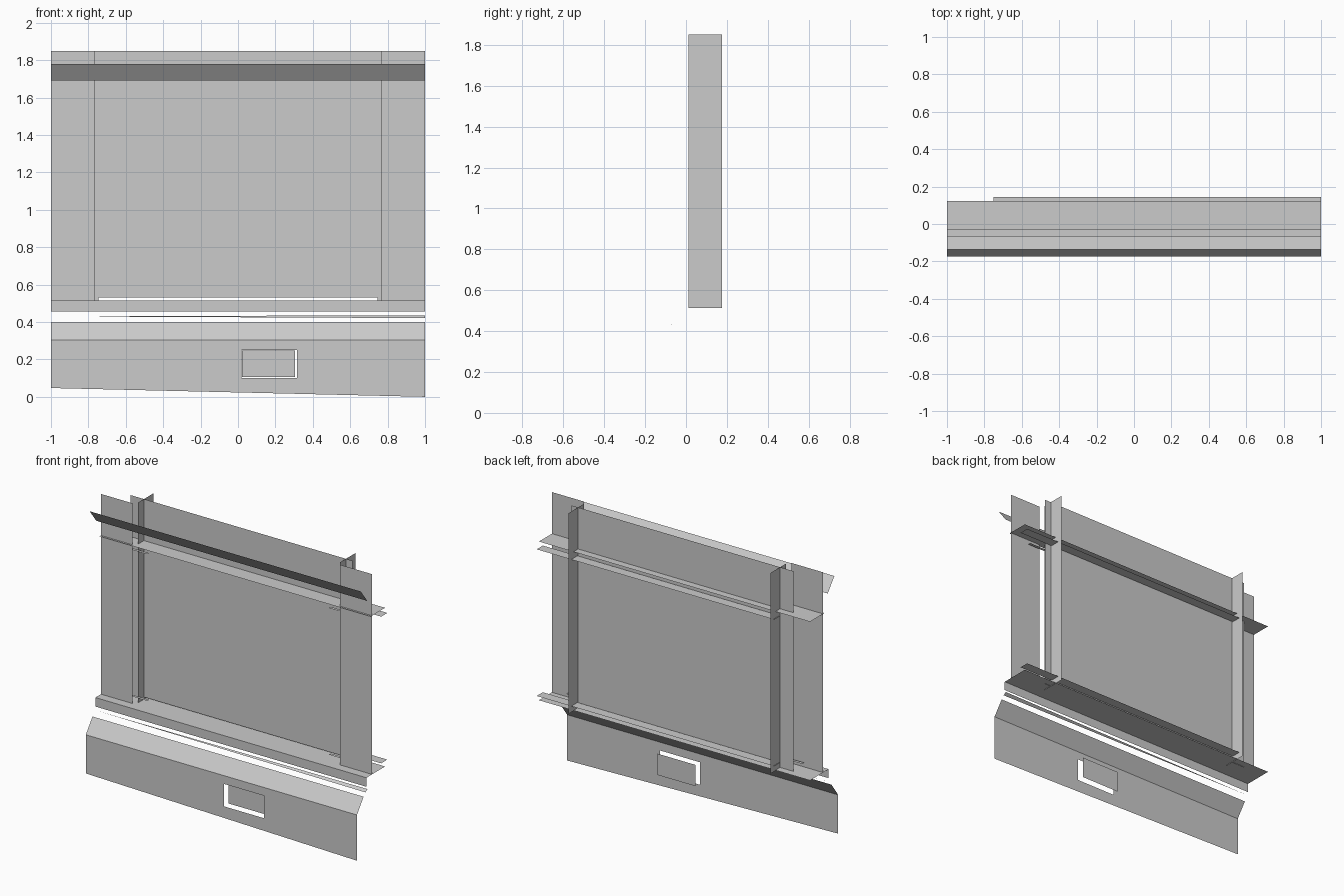
import bpy

if "Cube" in bpy.data.objects:
    bpy.data.objects.remove(bpy.data.objects["Cube"])

def mesh(name, verts, faces):
    m = bpy.data.meshes.new(name)
    m.from_pydata(verts, [], faces)
    o = bpy.data.objects.new(name, m)
    bpy.context.collection.objects.link(o)
    return o

def quad(name, *verts):
    return mesh(name, verts, [tuple(range(len(verts)))])

def front_sheet(name, x0, x1, z0, z1, y):
    return quad(name, (x0, y, z0), (x1, y, z0), (x1, y, z1), (x0, y, z1))

def flat_sheet(name, x0, x1, y0, y1, z):
    return quad(name, (x0, y0, z), (x1, y0, z), (x1, y1, z), (x0, y1, z))

def side_sheet(name, x, y0, y1, z0, z1):
    return quad(name, (x, y0, z0), (x, y1, z0), (x, y1, z1), (x, y0, z1))

def run(name, profile, x0=-1, x1=1):
    # extrude an open (y, z) profile along x
    n = len(profile)
    verts = [(x, y, z) for x in (x0, x1) for y, z in profile]
    return mesh(name, verts, [(i, n + i, n + i + 1, i + 1) for i in range(n - 1)])

TOP, SILL, HEAD = 1.85, 0.515, 1.573

# lower apron with a slanted foot and a rectangular opening
Y = -0.175
hx0, hx1, hz0, hz1 = 0.02, 0.315, 0.10, 0.25
outer = [(-1, Y, 0.047), (1, Y, 0), (1, Y, 0.305), (-1, Y, 0.305)]
inner = [(hx0, Y, hz0), (hx1, Y, hz0), (hx1, Y, hz1), (hx0, Y, hz1)]
mesh("apron", outer + inner,
     [(i, (i + 1) % 4, 4 + (i + 1) % 4, 4 + i) for i in range(4)])
run("apron_slope", [(Y, 0.305), (-0.105, 0.40)])
front_sheet("opening_cover", 0.022, 0.305, 0.105, 0.247, -0.134)

# tapered sliver and sill with its front fascia
quad("sliver", (-1, -0.075, 0.43), (1, -0.085, 0.421), (1, -0.065, 0.436))
run("sill", [(-0.075, 0.455), (-0.075, SILL), (0.122, SILL)])

# head shelf and outward leaning visor
flat_sheet("head_shelf", -1, 1, -0.03, 0.122, HEAD)
run("visor", [(-0.135, 1.78), (-0.065, 1.69)])

# recessed centre panel and forward side panels
front_sheet("centre_panel", -0.745, 0.745, 0.53, TOP, 0.073)
front_sheet("side_panel_left", -1, -0.768, SILL, TOP, -0.016)
front_sheet("side_panel_right", 0.765, 1, SILL, TOP, -0.016)

# posts: web plus outward flange
for s, side, reach in ((-1, "left", 0.845), (1, "right", 0.793)):
    side_sheet("post_web_" + side, s * 0.745, 0.012, 0.175, 0.512, TOP)
    front_sheet("post_flange_" + side, s * 0.745, s * reach, 0.512, TOP, 0.073)

# rear rails and short clips crossing the posts
for label, z in (("lower", 0.552), ("upper", 1.53)):
    flat_sheet("rear_rail_" + label, -0.75, 1, 0.08, 0.145, z)
    for s, side in ((-1, "left"), (1, "right")):
        flat_sheet(f"clip_{label}_{side}", s * 0.67, s * 0.87, 0.0, 0.02, z)
